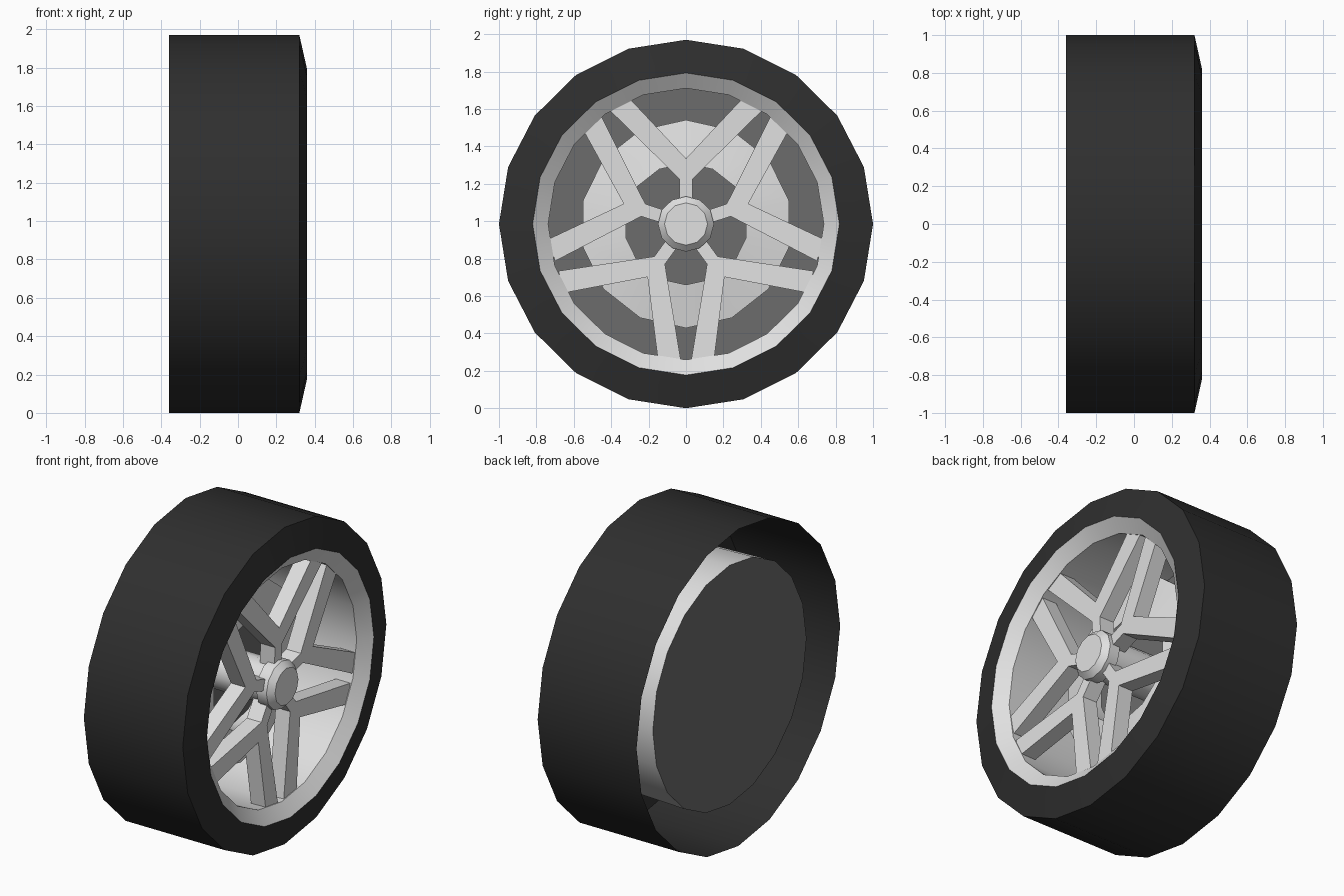
import bpy, bmesh, math
from mathutils import Vector

if "Cube" in bpy.data.objects:
    bpy.data.objects.remove(bpy.data.objects["Cube"])

CZ = 0.985      # axle height
SQ = 0.985      # slight vertical squash of the round parts


def material(name, v):
    m = bpy.data.materials.new(name)
    m.diffuse_color = (v, v, v, 1)
    m.use_nodes = True
    m.node_tree.nodes["Principled BSDF"].inputs["Base Color"].default_value = m.diffuse_color
    return m


RUBBER = material("black rubber", 0.028)
PLATE = material("dark grey", 0.15)
ALLOY = material("light alloy", 0.75)


def finish(bm, name, mat, smooth=True):
    me = bpy.data.meshes.new(name)
    bm.to_mesh(me)
    bm.free()
    me.materials.append(mat)
    ob = bpy.data.objects.new(name, me)
    bpy.context.collection.objects.link(ob)
    if smooth:
        bpy.ops.object.select_all(action='DESELECT')
        ob.select_set(True)
        bpy.context.view_layer.objects.active = ob
        bpy.ops.object.shade_smooth_by_angle(angle=math.radians(40))
    return ob


def lathe(name, profile, sides, mat, closed=False, smooth=True):
    """Spin an (x, radius) profile round the axle."""
    bm = bmesh.new()
    rings = []
    for x, r in profile:
        rings.append([bm.verts.new((x, r * math.sin(a), CZ + SQ * r * math.cos(a)))
                      for a in (math.tau * j / sides for j in range(sides))])
    n = len(rings)
    for i in range(n if closed else n - 1):
        p, q = rings[i], rings[(i + 1) % n]
        for j in range(sides):
            k = (j + 1) % sides
            bm.faces.new((p[j], p[k], q[k], q[j]))
    bmesh.ops.remove_doubles(bm, verts=bm.verts, dist=1e-5)
    return finish(bm, name, mat, smooth)


# tyre: tread and front sidewall, open at the back
lathe("tyre", [(.36, .82), (.32, 1), (-.36, 1)], 20, RUBBER)

# rim: barrel and flared front lip
lathe("rim", [(-.30, .755), (.30, .737), (.36, .82)], 20, ALLOY)

# plate closing the back of the rim
lathe("back_plate", [(-.30, 0), (-.30, .755)], 20, PLATE, smooth=False)

# brake disc ring
lathe("brake_disc", [(.06, .33), (.02, .565), (-.03, .565), (-.03, .33)],
      14, ALLOY, closed=True)

# hub cap and axle
lathe("hub", [(.335, 0), (.335, .115), (.30, .15), (.23, .15), (.23, .13), (-.30, .13)],
      12, ALLOY)

# five Y-shaped spokes
half = [(.035, .10), (.035, .24), (.405, .605), (.305, .675)]
outline = half + [(0, .35)] + [(-u, v) for u, v in reversed(half)]
for s in range(5):
    a = math.tau * s / 5
    bm = bmesh.new()

    def ring(offset):
        return [bm.verts.new((.27 + .04 * v - offset,
                              u * math.cos(a) + v * math.sin(a),
                              CZ + v * math.cos(a) - u * math.sin(a)))
                for u, v in outline]
    front, back = ring(0), ring(.10)
    bm.faces.new(front)
    bm.faces.new(back[::-1])
    for i in range(len(outline)):
        k = (i + 1) % len(outline)
        bm.faces.new((front[k], front[i], back[i], back[k]))
    bmesh.ops.recalc_face_normals(bm, faces=bm.faces)
    bmesh.ops.triangulate(bm, faces=[f for f in bm.faces if len(f.verts) > 4])
    finish(bm, f"spoke_{s + 1}", ALLOY, smooth=False)
